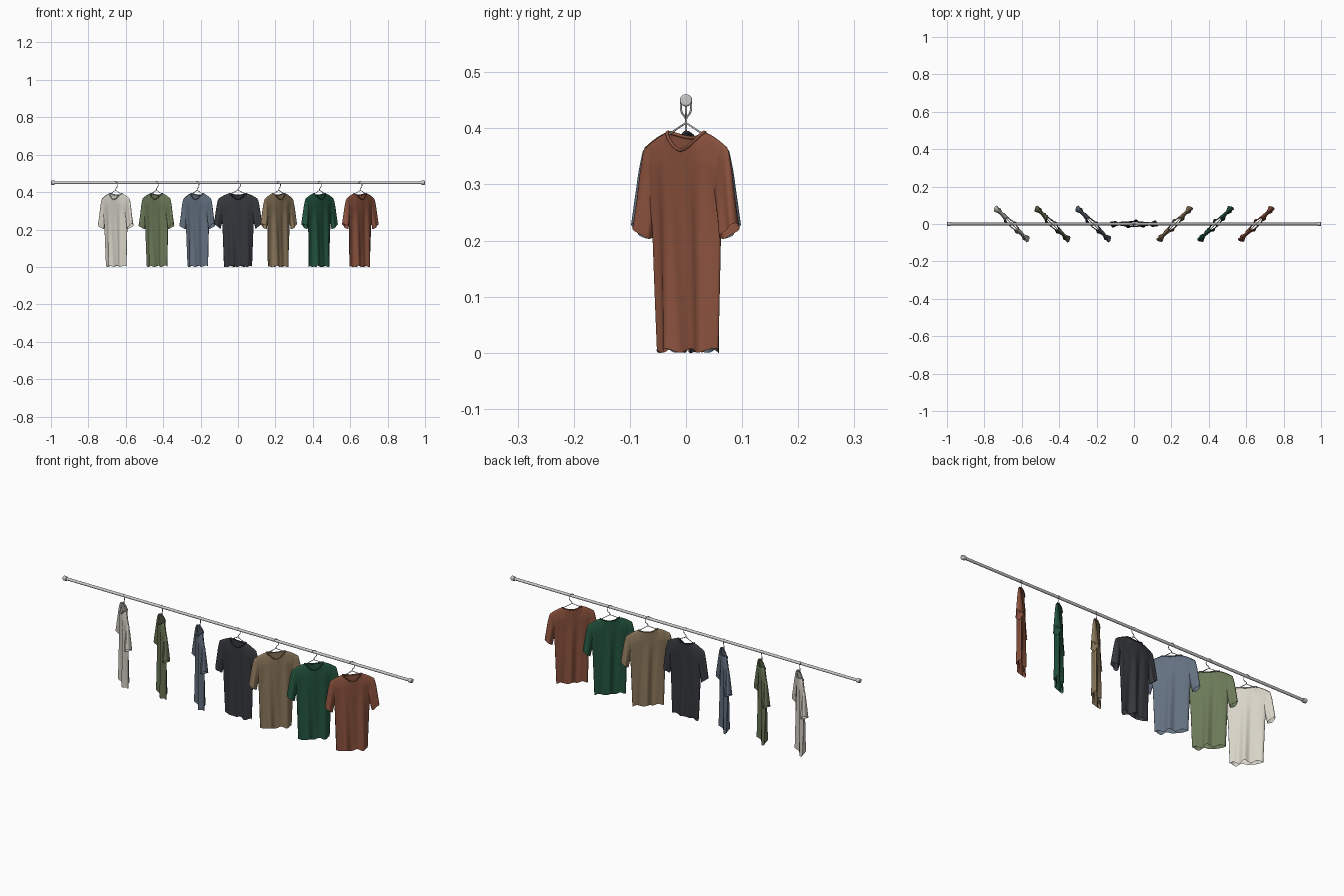
import bpy, bmesh, math
from mathutils import Vector

if "Cube" in bpy.data.objects:
    bpy.data.objects.remove(bpy.data.objects["Cube"])

NECK, SHOULDER = 0.046, 0.105


def lerp_table(t, table):
    for (a, p), (b, q) in zip(table, table[1:]):
        if t <= b:
            f = max(0, (t - a) / (b - a))
            return p + (q - p) * f
    return table[-1][1]


def material(name, rgb):
    m = bpy.data.materials.new(name)
    m.diffuse_color = [(c / 255) ** 2.2 for c in rgb] + [1]
    m.use_nodes = True
    m.node_tree.nodes["Principled BSDF"].inputs["Base Color"].default_value = m.diffuse_color
    return m


def top_edge(x, side):
    # neckline scoop (deeper in front), then sloping shoulder
    a = abs(x)
    if a < NECK:
        low = 0.361 if side < 0 else 0.383
        return low + (0.393 - low) * (a / NECK) ** 1.6
    return 0.393 - 0.028 * ((a - NECK) / (SHOULDER - NECK)) ** 1.4


def body_point(u, v, side):
    zt = top_edge(u * SHOULDER, side)
    hem = 0.004 + 0.004 * math.sin(u * 9 + side)
    z = hem + (zt - hem) * v
    x = u * lerp_table(z, [(0, 0.075), (0.22, 0.083), (0.3, 0.092), (0.355, SHOULDER)])
    # open at the neck, closed along the shoulders
    k = math.sqrt(max(0, 1 - (x / NECK) ** 2))
    f = min(1, (1 - v) / 0.13) ** 0.6
    depth = 0.014 * math.sqrt(max(0, 1 - u * u)) ** 0.8 * (k + (1 - k) * f)
    # hanging folds grow towards the hem
    fold = (0.001 + 0.0055 * (1 - v)) * min(1, (1 - v) * 3)
    inner = math.sqrt(max(0, 1 - u * u))
    y = side * depth + fold * (math.sin(85 * x + 0.8) + side * 0.6 * inner * math.sin(140 * x + 2 * v))
    return Vector((x, y, z))


def loft(bm, rings):
    rows = [[bm.verts.new(p) for p in r] for r in rings]
    for a, b in zip(rows, rows[1:]):
        for i in range(len(a)):
            j = (i + 1) % len(a)
            bm.faces.new((a[i], a[j], b[j], b[i]))


def finish(name, bm, parent, mat):
    bmesh.ops.remove_doubles(bm, verts=bm.verts, dist=0.00005)
    bmesh.ops.recalc_face_normals(bm, faces=bm.faces)
    me = bpy.data.meshes.new(name)
    bm.to_mesh(me)
    bm.free()
    for p in me.polygons:
        p.use_smooth = True
    ob = bpy.data.objects.new(name, me)
    bpy.context.collection.objects.link(ob)
    ob.parent = parent
    me.materials.append(mat)
    return ob


def wire(name, pts, radius, parent, mat=None, cyclic=False, smooth=False):
    cu = bpy.data.curves.new(name, 'CURVE')
    cu.dimensions = '3D'
    cu.bevel_depth = radius
    cu.bevel_resolution = 2
    cu.use_fill_caps = True
    if smooth:
        sp = cu.splines.new('BEZIER')
        sp.bezier_points.add(len(pts) - 1)
        for b, p in zip(sp.bezier_points, pts):
            b.co = p
            b.handle_left_type = b.handle_right_type = 'AUTO'
        sp.resolution_u = 6
    else:
        sp = cu.splines.new('POLY')
        sp.points.add(len(pts) - 1)
        for b, p in zip(sp.points, pts):
            b.co = (*p, 1)
    sp.use_cyclic_u = cyclic
    if mat:
        cu.materials.append(mat)
    ob = bpy.data.objects.new(name, cu)
    bpy.context.collection.objects.link(ob)
    ob.parent = parent


def sleeve_rings(sx):
    outer = [(0, (0.088, 0.371)), (0.2, (0.107, 0.361)), (0.45, (0.115, 0.325)), (1, (0.129, 0.231))]
    inner = [(0, (0.070, 0.290)), (0.45, (0.080, 0.262)), (1, (0.093, 0.203))]
    pick = lambda t, tab: Vector([lerp_table(t, [(k, p[i]) for k, p in tab]) for i in (0, 1)])
    rings = []
    for n in range(17):
        t = n / 16
        o, i = pick(t, outer), pick(t, inner)
        mid, half = (o + i) / 2, (o - i) / 2
        ring = []
        for k in range(28):
            a = math.tau * k / 28
            p = mid + half * math.cos(a)
            y = (0.007 + 0.009 * t) * math.sin(a) + 0.004 * t * math.sin(4 * math.cos(a) + 1) * sx
            ring.append((sx * p.x, y, p.y))
        rings.append(ring)
    return rings


def shirt(name, x, angle, rgb):
    mat = material(name + "_cloth", rgb)
    root = bpy.data.objects.new(name + "_pivot", None)
    bpy.context.collection.objects.link(root)
    root.location.x = x
    root.rotation_euler.z = math.radians(angle)
    # body tube
    N = 48
    us = [-math.cos(math.pi * i / N) for i in range(N + 1)]
    loop = [(u, -1) for u in us[:-1]] + [(u, 1) for u in us[:0:-1]]
    bm = bmesh.new()
    vs = [i / 24 * 0.86 for i in range(25)] + [0.86 + 0.14 * i / 8 for i in range(1, 9)]
    loft(bm, [[body_point(u, v, s) for u, s in loop] for v in vs])
    finish(name + "_body", bm, root, mat)
    # sleeves
    for sx, side in ((-1, "left"), (1, "right")):
        bm = bmesh.new()
        loft(bm, sleeve_rings(sx))
        finish(f"{name}_{side}_sleeve", bm, root, mat)
    # collar band
    n = NECK / SHOULDER
    ks = [n * -math.cos(math.pi * i / 14) for i in range(15)]
    pts = [body_point(u, 1, -1) for u in ks[:-1]] + [body_point(u, 1, 1) for u in ks[:0:-1]]
    wire(name + "_collar", pts, 0.003, root, mat, cyclic=True)
    # hanger: frame and hook
    wire(name + "_hanger_frame", [(0, 0, 0.41), (0.046, 0, 0.388), (0.095, 0, 0.357),
                                  (-0.095, 0, 0.357), (-0.046, 0, 0.388)], 0.0018, root, cyclic=True)
    hook = [(0, 0.408), (0.001, 0.418), (0.011, 0.429), (0.012, 0.446),
            (0.005, 0.457), (-0.005, 0.458), (-0.012, 0.448)]
    wire(name + "_hanger_hook", [(a, 0, z) for a, z in hook], 0.0018, root, smooth=True)


# rail with end caps
def rod(name, x, length, r):
    bpy.ops.mesh.primitive_cylinder_add(vertices=24, radius=r, depth=length,
                                        location=(x, 0, 0.45), rotation=(0, math.pi / 2, 0))
    ob = bpy.context.object
    ob.name = name
    bpy.ops.object.shade_smooth_by_angle()
    return ob


rod("rail", 0, 1.98, 0.007)
for sx, side in ((-1, "left"), (1, "right")):
    cap = rod(side + "_end_cap", sx * 0.99, 0.02, 0.011)
    bv = cap.modifiers.new("bevel", 'BEVEL')
    bv.width, bv.segments = 0.003, 2

# row of shirts, turned outward on either side of the middle
colours = [("white", (214, 210, 198)), ("olive", (107, 120, 88)), ("blue", (100, 112, 128)),
           ("charcoal", (56, 58, 62)), ("tan", (140, 120, 93)), ("green", (40, 86, 65)),
           ("brown", (138, 83, 64))]
for i, (cname, rgb) in enumerate(colours):
    k = i - 3
    shirt(cname + "_shirt", k * 0.218, 45 * ((k > 0) - (k < 0)), rgb)
